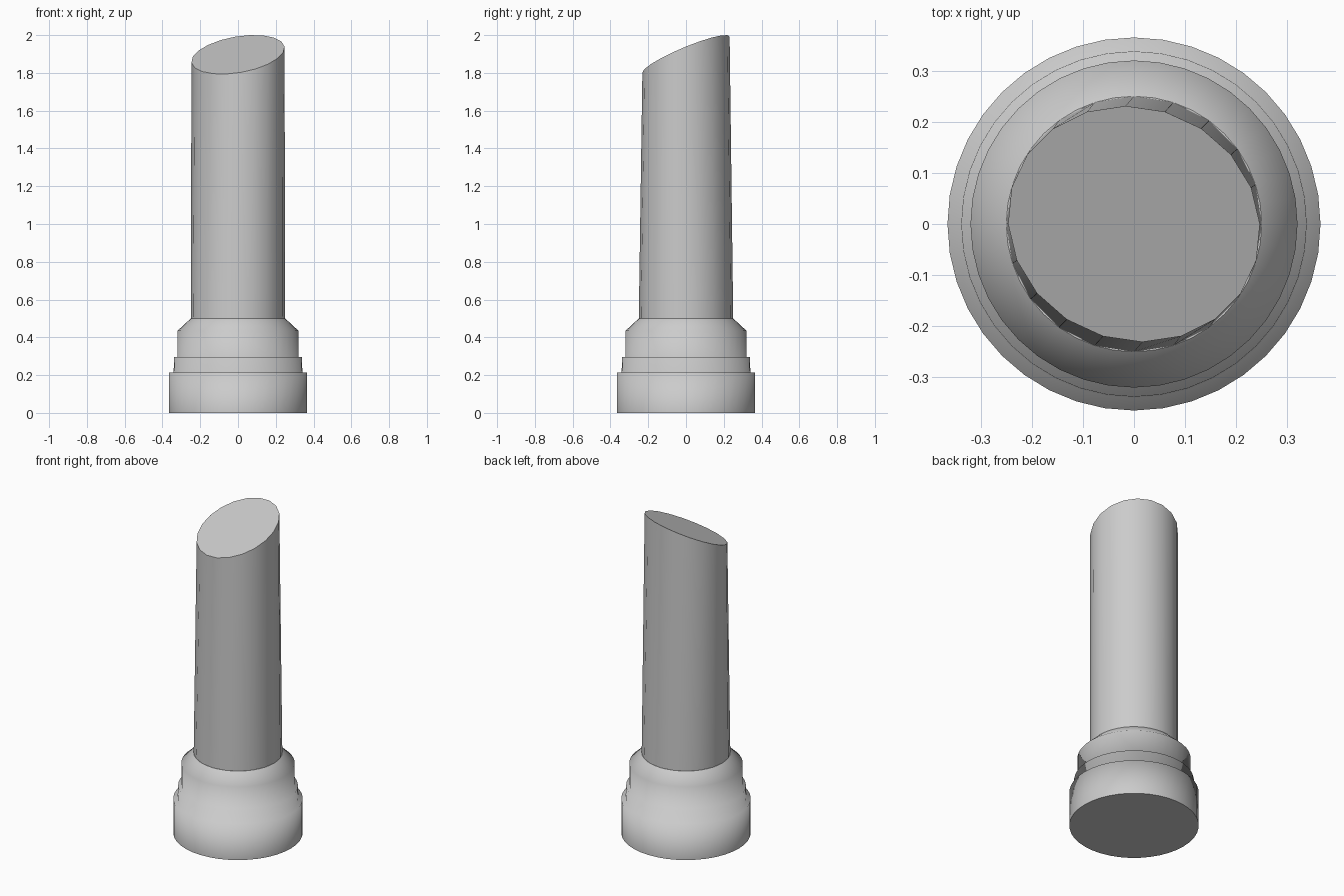
import bpy, bmesh
from math import sin, cos, tau, radians
from mathutils import Vector, Matrix

if "Cube" in bpy.data.objects:
    bpy.data.objects.remove(bpy.data.objects["Cube"])


def loft(name, loops):
    """Skin a stack of equal-length loops; smooth sides, flat end caps."""
    bm = bmesh.new()
    rings = [[bm.verts.new(p) for p in loop] for loop in loops]
    n = len(rings[0])
    for a, b in zip(rings, rings[1:]):
        for i in range(n):
            j = (i + 1) % n
            bm.faces.new((a[i], a[j], b[j], b[i])).smooth = True
    bm.faces.new(rings[0][::-1])
    bm.faces.new(rings[-1])
    for cap in (rings[0], rings[-1]):
        for i in range(n):
            bm.edges.get((cap[i], cap[(i + 1) % n])).smooth = False
    bm.normal_update()
    mesh = bpy.data.meshes.new(name)
    bm.to_mesh(mesh)
    bm.free()
    obj = bpy.data.objects.new(name, mesh)
    bpy.context.collection.objects.link(obj)
    return obj


def circle(r, z, n, tilt=Matrix.Identity(3)):
    return [tilt @ Vector((r * cos(tau * i / n), r * sin(tau * i / n), 0))
            + Vector((0, 0, z)) for i in range(n)]


# Stepped base with a sloped shoulder
profile = [(0.365, 0), (0.365, 0.215), (0.341, 0.215), (0.338, 0.295),
           (0.32, 0.295), (0.32, 0.435), (0.25, 0.5)]
loft("base", [circle(r, z, 40) for r, z in profile])

# Shaft ending in a tilted disc
tilt = Matrix.Rotation(radians(-9.8), 3, 'Y') @ Matrix.Rotation(radians(22.5), 3, 'X')
loft("shaft", [circle(0.25, 0.5, 20), circle(0.25, 1.897, 20, tilt)])
